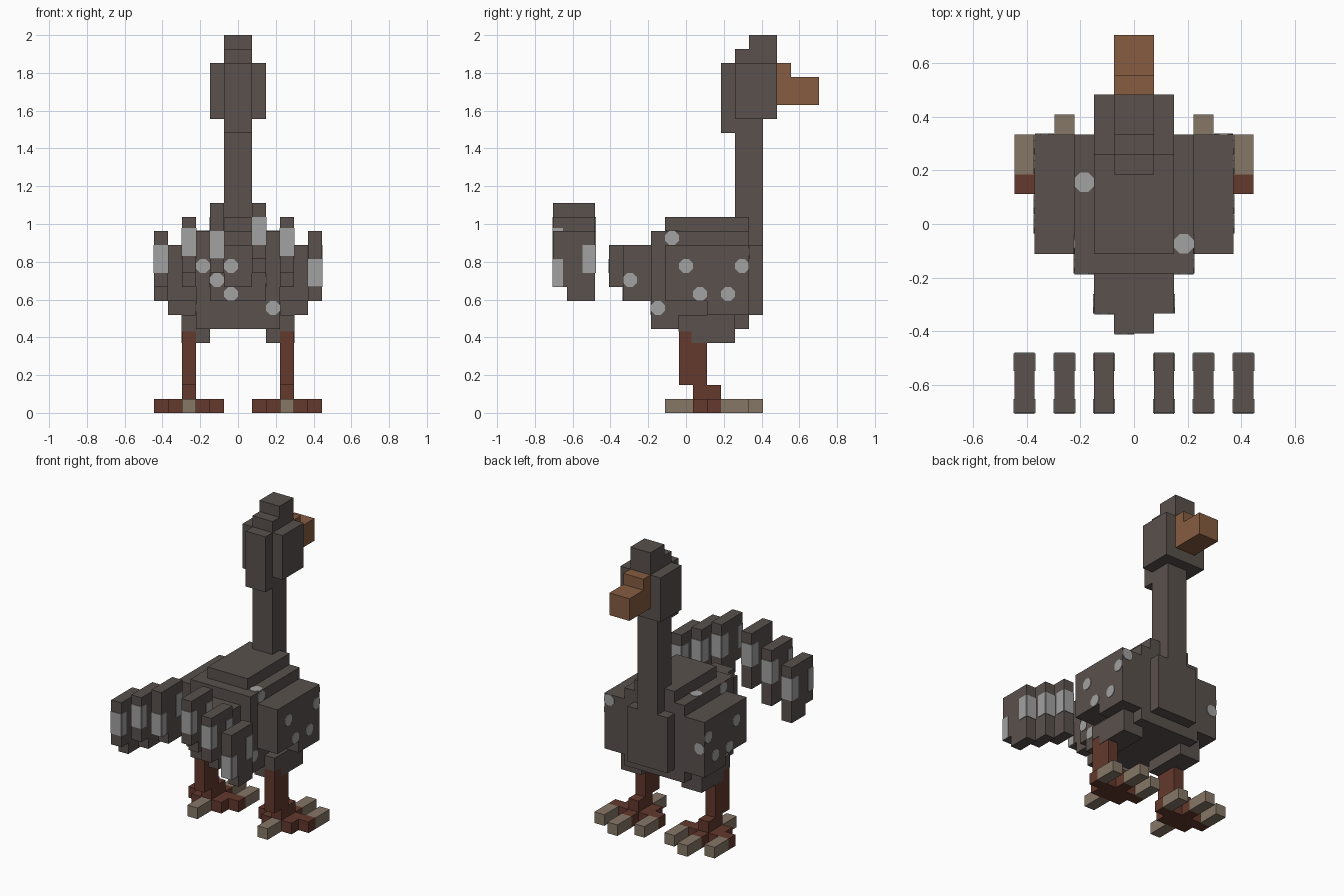
import bpy
import bmesh
from math import cos, sin, pi, radians
from mathutils import Vector

default = bpy.data.objects.get("Cube")
if default:
    bpy.data.objects.remove(default)

U = 2 / 27          # one block unit
T = 0.05            # half thickness of painted plates, in block units


def material(name, r, g, b):
    m = bpy.data.materials.new(name)
    m.use_nodes = True
    m.diffuse_color = (r, g, b, 1)
    m.node_tree.nodes["Principled BSDF"].inputs["Base Color"].default_value = (r, g, b, 1)
    return m


FEATHER = material("dark feather", 0.100, 0.082, 0.074)
SPOT = material("pale grey spot", 0.36, 0.36, 0.36)
LEG = material("red brown leg", 0.125, 0.041, 0.026)
BEAK = material("orange brown beak", 0.240, 0.107, 0.051)
CLAW = material("tan claw", 0.238, 0.184, 0.136)


def finish(name, bm, mat):
    bmesh.ops.scale(bm, vec=(U, U, U), verts=bm.verts)
    mesh = bpy.data.meshes.new(name)
    bm.to_mesh(mesh)
    bm.free()
    mesh.materials.append(mat)
    obj = bpy.data.objects.new(name, mesh)
    bpy.context.collection.objects.link(obj)
    return obj


def blocks(name, mat, *ranges):
    """One object made of boxes, each given as x0, x1, y0, y1, z0, z1."""
    bm = bmesh.new()
    for x0, x1, y0, y1, z0, z1 in ranges:
        verts = bmesh.ops.create_cube(bm, size=1)["verts"]
        bmesh.ops.scale(bm, vec=(x1 - x0, y1 - y0, z1 - z0), verts=verts)
        bmesh.ops.translate(bm, vec=((x0 + x1) / 2, (y0 + y1) / 2, (z0 + z1) / 2), verts=verts)
    return finish(name, bm, mat)


def spot(name, axis, x, y, z):
    """A rounded square plate lying on a face across the given axis."""
    bm = bmesh.new()
    centre = Vector((x, y, z))
    a, b = [i for i in range(3) if i != axis]
    rings = []
    for side in (-T, T):
        ring = []
        for i in range(8):
            angle = pi / 8 + i * pi / 4
            p = centre.copy()
            p[axis] += side
            p[a] += 0.53 * cos(angle)
            p[b] += 0.53 * sin(angle)
            ring.append(bm.verts.new(p))
        rings.append(ring)
        bm.faces.new(ring)
    for i in range(8):
        j = (i + 1) % 8
        bm.faces.new((rings[0][i], rings[0][j], rings[1][j], rings[1][i]))
    bmesh.ops.recalc_face_normals(bm, faces=bm.faces)
    return finish(name, bm, SPOT)


# Head, neck and beak
blocks("head", FEATHER, (-2, 2, 3.5, 6.5, 21, 25))
blocks("head_back", FEATHER, (-1, 1, 2.5, 3.5, 20, 25))
blocks("crest", FEATHER, (-1, 1, 3.5, 6.5, 25, 26), (-1, 1, 4.5, 6.5, 26, 27))
blocks("beak", BEAK, (-1, 1, 6.5, 9.5, 22, 24), (-1, 1, 6.5, 7.5, 24, 25))
blocks("neck", FEATHER, (-1, 1, 3.5, 5.5, 12, 21))

# Body
blocks("body", FEATHER, (-3, 3, -2.5, 4.5, 6, 13))
blocks("back_ridge", FEATHER, (-2, 2, -1.5, 4.5, 13, 14))
blocks("breast", FEATHER, (-2, 2, 4.5, 5.5, 7, 12))
blocks("rump", FEATHER, (-2, 2, -4.5, -2.5, 8, 12), (-1, 1, -5.5, -4.5, 9, 12))


def span(s, a, b):
    return (a, b) if s > 0 else (-b, -a)


for side, s in (("left", 1), ("right", -1)):
    # Wing and thigh
    blocks(side + "_wing", FEATHER,
           (*span(s, 3, 5), -1.5, 4.5, 8, 12), (*span(s, 3, 5), 1.5, 4.5, 7, 8))
    blocks(side + "_thigh", FEATHER,
           (*span(s, 2, 4.03), 0.4, 3.5, 5, 7), (*span(s, 2, 3), -0.5, 0.4, 5, 7),
           (*span(s, 3, 4.03), -0.53, 0.4, 5.8, 7))

    # Leg, foot and claws
    inner = span(s, 3, 4)
    blocks(side + "_leg", LEG, (*inner, -0.5, 1.5, 2, 5.8), (*inner, 0.5, 2.5, 1, 2))
    blocks(side + "_foot", LEG,
           (*span(s, 2, 5), 0.5, 2.5, 0, 1), (*inner, 2.5, 3.5, 0, 1),
           (*span(s, 1, 2), 1.5, 2.5, 0, 1), (*span(s, 5, 6), 1.5, 2.5, 0, 1))
    blocks(side + "_claws", CLAW,
           (*inner, -1.5, 0.5, 0, 1), (*inner, 3.5, 5.5, 0, 1),
           (*span(s, 1, 2), 2.5, 4.5, 0, 1), (*span(s, 5, 6), 2.5, 4.5, 0, 1))

    # Wing, body and rump spots on the outer sides
    for y, z in ((0, 10.5), (4, 10.5), (1, 8.5), (3, 8.5)):
        spot(side + "_wing_spot", 0, 5 * s, y, z)
    for y, z in ((-1, 12.5), (-2, 7.5)):
        spot(side + "_body_spot", 0, 3 * s, y, z)
    spot(side + "_rump_spot", 0, 2 * s, -4, 9.5)
    spot(side + "_wing_front_spot", 1, 4.5 * s, 4.5, 10.5 + s)

    # Tail feathers with pale bands wrapped round both ends
    for k, band in enumerate((9 if s > 0 else 10, 11.2, 12 if s > 0 else 11)):
        x0, x1 = span(s, 5 - 2 * k, 6 - 2 * k)
        name = side + "_tail_feather_" + str(k + 1)
        blocks(name, FEATHER,
               (x0, x1, -9.5, -6.5, 9 + k, 13 + k), (x0, x1, -8.5, -6.5, 8 + k, 9 + k))
        for end, y0, y1, z in (("rear", -9.5, -8.8, band), ("front", -7.4, -6.5, 10 + k)):
            y = y0 if end == "rear" else y1
            blocks(name + "_" + end + "_band", SPOT,
                   (x0, x1, y - T, y + T, z, z + 2),
                   (x0 - T, x0 + T, y0, y1, z, z + 2),
                   (x1 - T, x1 + T, y0, y1, z, z + 2))

# Spots on the back and the rump end
spot("back_spot_right", 2, -2.5, 2.1, 13)
spot("back_spot_left", 2, 2.5, -1, 13)
spot("body_rear_spot", 1, 2.5, -2.5, 7.5)
spot("body_rear_spot", 1, -2.5, -2.5, 10.5)
spot("rump_rear_spot", 1, -1.5, -4.5, 9.5)
spot("rump_rear_spot", 1, -0.5, -5.5, 10.5)
spot("rump_rear_spot", 1, -0.5, -4.5, 8.5)
